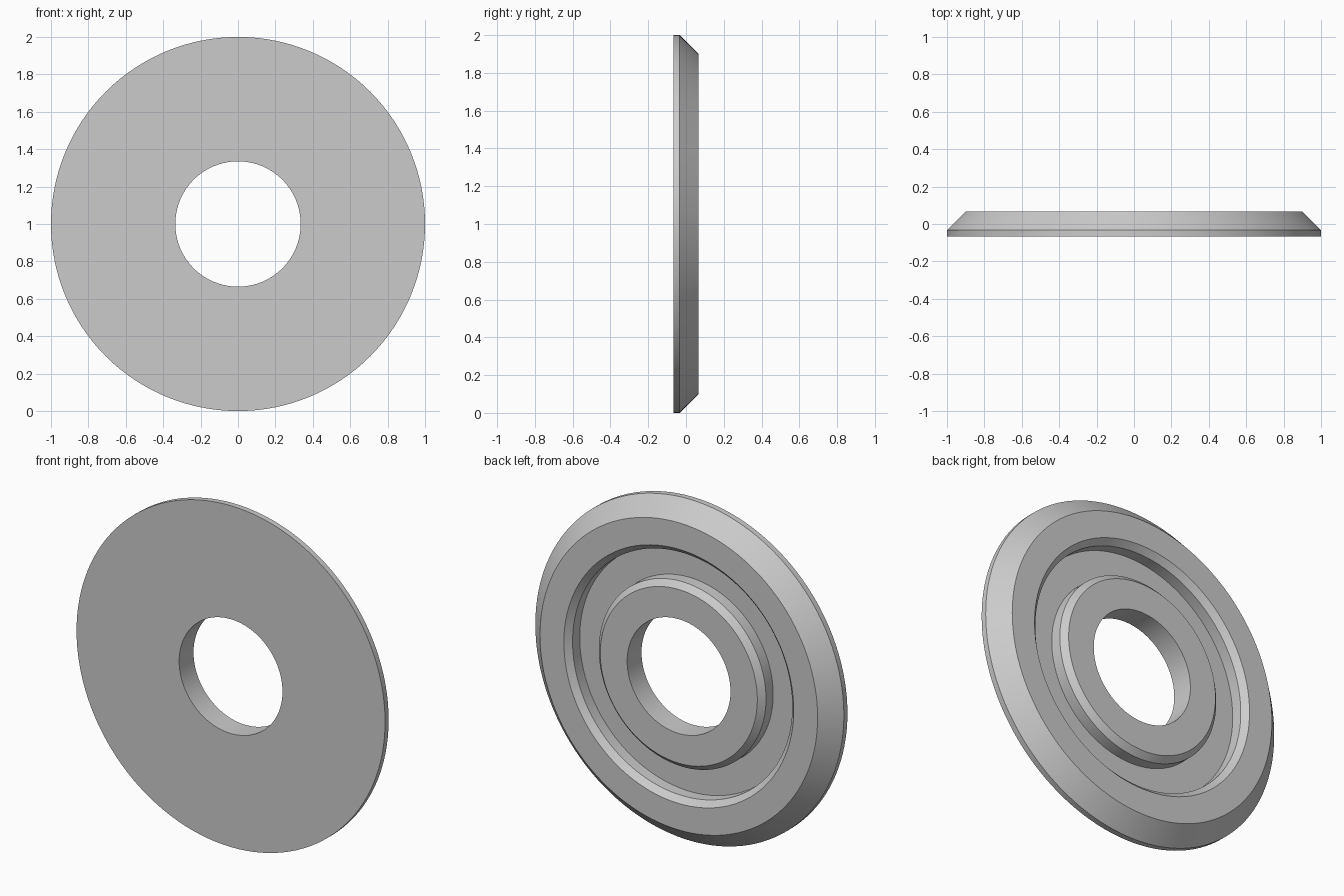
import bpy
import bmesh
import math
from mathutils import Matrix, Vector

cube = bpy.data.objects.get("Cube")
if cube:
    bpy.data.objects.remove(cube, do_unlink=True)

SEGMENTS = 128
HOLE, OUTER = 0.335, 1.0
FRONT, STEP = 0.0667, 0.0333     # half thickness and chamfer / groove depth level

# Cross-section as (radius, y), from the bore around the back to the flat front
profile = [
    (HOLE, -FRONT), (HOLE, FRONT),            # bore
    (0.509, FRONT), (0.542, STEP),            # inner rim and its chamfer
    (0.542, -STEP), (0.712, -STEP),           # groove wall and floor
    (0.712, STEP), (0.745, FRONT),            # outer groove wall and chamfer
    (0.9, FRONT), (OUTER, -STEP),             # back face and wide bevel
    (OUTER, -FRONT),                          # outer edge
]

# Revolve the closed section around the y axis
bm = bmesh.new()
verts = [bm.verts.new((r, y, 0)) for r, y in profile]
edges = [bm.edges.new((a, b)) for a, b in zip(verts, verts[1:] + verts[:1])]
bmesh.ops.spin(bm, geom=verts + edges, cent=(0, 0, 0), axis=(0, 1, 0),
               angle=math.tau, steps=SEGMENTS, use_merge=True)
bmesh.ops.remove_doubles(bm, verts=bm.verts, dist=0.0001)
bmesh.ops.recalc_face_normals(bm, faces=bm.faces)
bmesh.ops.transform(bm, matrix=Matrix.Translation(Vector((0, 0, OUTER))), verts=bm.verts)

mesh = bpy.data.meshes.new("grooved_ring")
bm.to_mesh(mesh)
bm.free()
ring = bpy.data.objects.new("grooved_ring", mesh)
bpy.context.collection.objects.link(ring)

# Plain grey finish
grey = bpy.data.materials.new("light_grey")
grey.use_nodes = True
color = (0.6, 0.6, 0.6, 1)
grey.diffuse_color = color
grey.node_tree.nodes["Principled BSDF"].inputs["Base Color"].default_value = color
mesh.materials.append(grey)

# Round walls smooth, profile corners sharp
bpy.ops.object.select_all(action="DESELECT")
ring.select_set(True)
bpy.context.view_layer.objects.active = ring
bpy.ops.object.shade_smooth_by_angle(angle=math.radians(30))
